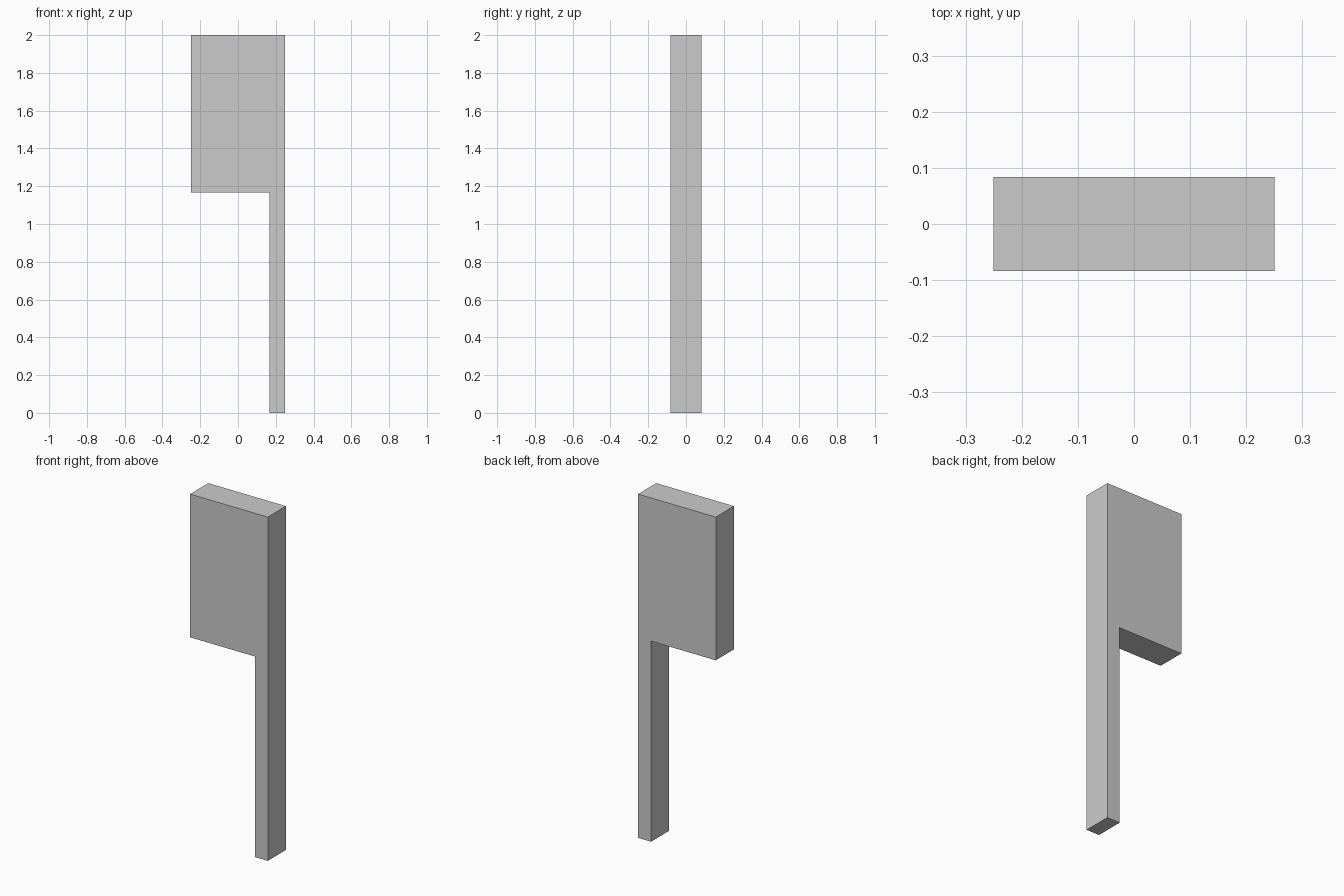
import bpy, bmesh
from mathutils import Vector

if "Cube" in bpy.data.objects:
    bpy.data.objects.remove(bpy.data.objects["Cube"])

HALF_DEPTH = 1 / 12

# Side outline: wide panel on top, narrow post flush with its right edge
outline = [(1/6, 0), (0.25, 0), (0.25, 2), (-0.25, 2), (-0.25, 7/6), (1/6, 7/6)]

bm = bmesh.new()
face = bm.faces.new([bm.verts.new((x, -HALF_DEPTH, z)) for x, z in outline])

# Extrude the outline through the thickness
ext = bmesh.ops.extrude_face_region(bm, geom=[face], use_keep_orig=True)
verts = [g for g in ext["geom"] if isinstance(g, bmesh.types.BMVert)]
bmesh.ops.translate(bm, verts=verts, vec=Vector((0, 2 * HALF_DEPTH, 0)))
bmesh.ops.recalc_face_normals(bm, faces=bm.faces)

mesh = bpy.data.meshes.new("panel_and_post")
bm.to_mesh(mesh)
bm.free()
bpy.context.collection.objects.link(bpy.data.objects.new("panel_and_post", mesh))
